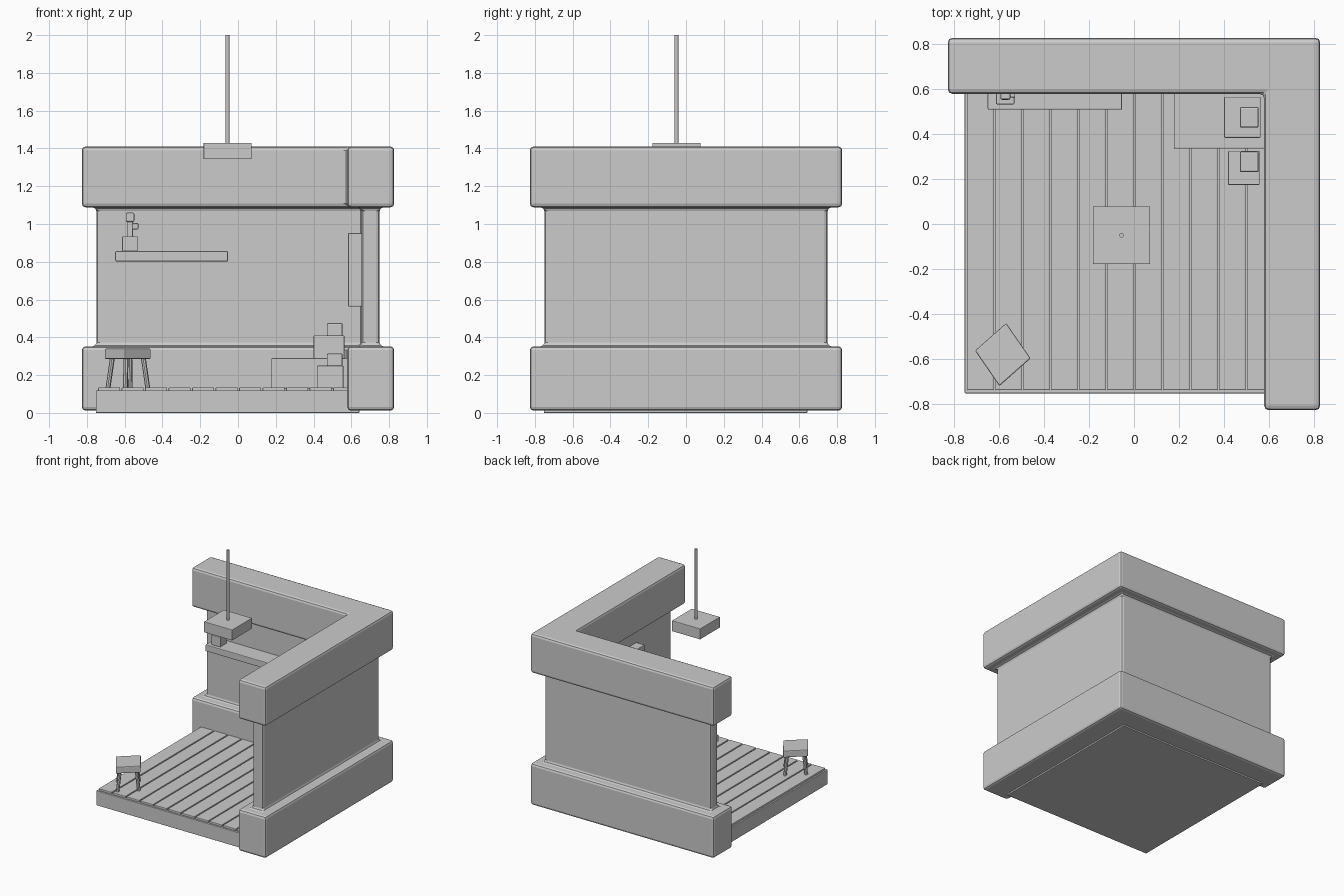
import bpy, bmesh, math
from mathutils import Vector, Matrix

if "Cube" in bpy.data.objects:
    bpy.data.objects.remove(bpy.data.objects["Cube"])


def add_object(name, bm, bevel=0.0, segments=2):
    bmesh.ops.recalc_face_normals(bm, faces=bm.faces[:])
    mesh = bpy.data.meshes.new(name)
    bm.to_mesh(mesh)
    bm.free()
    ob = bpy.data.objects.new(name, mesh)
    bpy.context.collection.objects.link(ob)
    if bevel:
        mod = ob.modifiers.new("soft_edges", 'BEVEL')
        mod.width, mod.segments = bevel, segments
        mod.limit_method = 'ANGLE'
    return ob


def box(name, x, y, z, bevel=0.005):
    """Box from (min, max) ranges on each axis."""
    bm = bmesh.new()
    bmesh.ops.create_cube(bm, size=1)
    for v in bm.verts:
        v.co = Vector([(r[0] + r[1]) / 2 + c * (r[1] - r[0]) for r, c in zip((x, y, z), v.co)])
    return add_object(name, bm, bevel)


def rod(name, a, b, radius, sides=12):
    a, b = Vector(a), Vector(b)
    bm = bmesh.new()
    rot = (b - a).to_track_quat('Z', 'Y').to_matrix().to_4x4()
    bmesh.ops.create_cone(bm, cap_ends=True, segments=sides, radius1=radius, radius2=radius,
                          depth=(b - a).length, matrix=Matrix.Translation((a + b) / 2) @ rot)
    return add_object(name, bm)


# L-shaped wall: thick lower and upper bands, thinner middle
bm = bmesh.new()
rings = []
for z, d in [(0.012, .077), (0.352, .077), (0.352, 0), (1.088, 0), (1.088, .077), (1.41, .077)]:
    o, i = 0.75 + d, 0.655 - d
    outline = [(-o, o), (-o, i), (i, i), (i, -o), (o, -o), (o, o)]
    rings.append([bm.verts.new((x, y, z)) for x, y in outline])
for lo, hi in zip(rings, rings[1:]):
    for k in range(6):
        n = (k + 1) % 6
        bm.faces.new((lo[k], lo[n], hi[n], hi[k]))
bm.faces.new(rings[0])
bm.faces.new(rings[-1])
add_object("corner_wall", bm, 0.02, 2)

# Floor slab and planks
box("floor_slab", (-.752, .642), (-.752, .642), (0, .119), 0.003)
for k in range(11):
    x = -.74 + k * .1244
    box(f"plank_{k + 1}", (x, x + .116), (-.738, .64), (.11, .135), 0.004)

# Stool: turned seat with four splayed legs
centre = Vector((-.583, -.58, 0))
turn = (Matrix.Translation(centre) @ Matrix.Diagonal((.935, 1.06, 1, 1))
        @ Matrix.Rotation(math.radians(38), 4, 'Z'))
seat = box("stool_seat", (-.094, .094), (-.094, .094), (.285, .34), 0.006)
seat.data.transform(turn)
for k, (sx, sy) in enumerate([(1, 1), (-1, 1), (-1, -1), (1, -1)]):
    rod(f"stool_leg_{k + 1}", turn @ Vector((sx * .062, sy * .062, .295)),
        turn @ Vector((sx * .08, sy * .08, .133)), .013, 8)

# Hanging lamp
box("lamp_shade", (-.182, .072), (-.178, .078), (1.343, 1.43), 0.003)
rod("lamp_cord", (-.055, -.05, 1.42), (-.055, -.05, 2.0), .01)

# Wall shelf with a potted plant
box("shelf", (-.65, -.053), (.508, .66), (.802, .856))
box("plant_pot", (-.613, -.532), (.532, .615), (.856, .935), 0.004)
box("plant_stem", (-.586, -.557), (.56, .588), (.93, 1.03), 0.004)
box("plant_head", (-.594, -.549), (.552, .596), (1.01, 1.06), 0.008)
box("plant_arm", (-.56, -.528), (.562, .586), (.972, 1.005), 0.004)

# Panel hung on the right wall
box("wall_panel", (.583, .66), (-.3, .2), (.563, .952))

# Stacked boxes in the corner
box("large_chest", (.177, .6), (.335, .6), (.13, .29))
box("upper_crate", (.4, .563), (.383, .565), (.285, .41))
box("upper_small_box", (.47, .554), (.428, .52), (.405, .475), 0.008)
box("lower_crate", (.418, .558), (.173, .325), (.13, .25))
box("lower_small_box", (.47, .554), (.23, .322), (.245, .315), 0.008)
